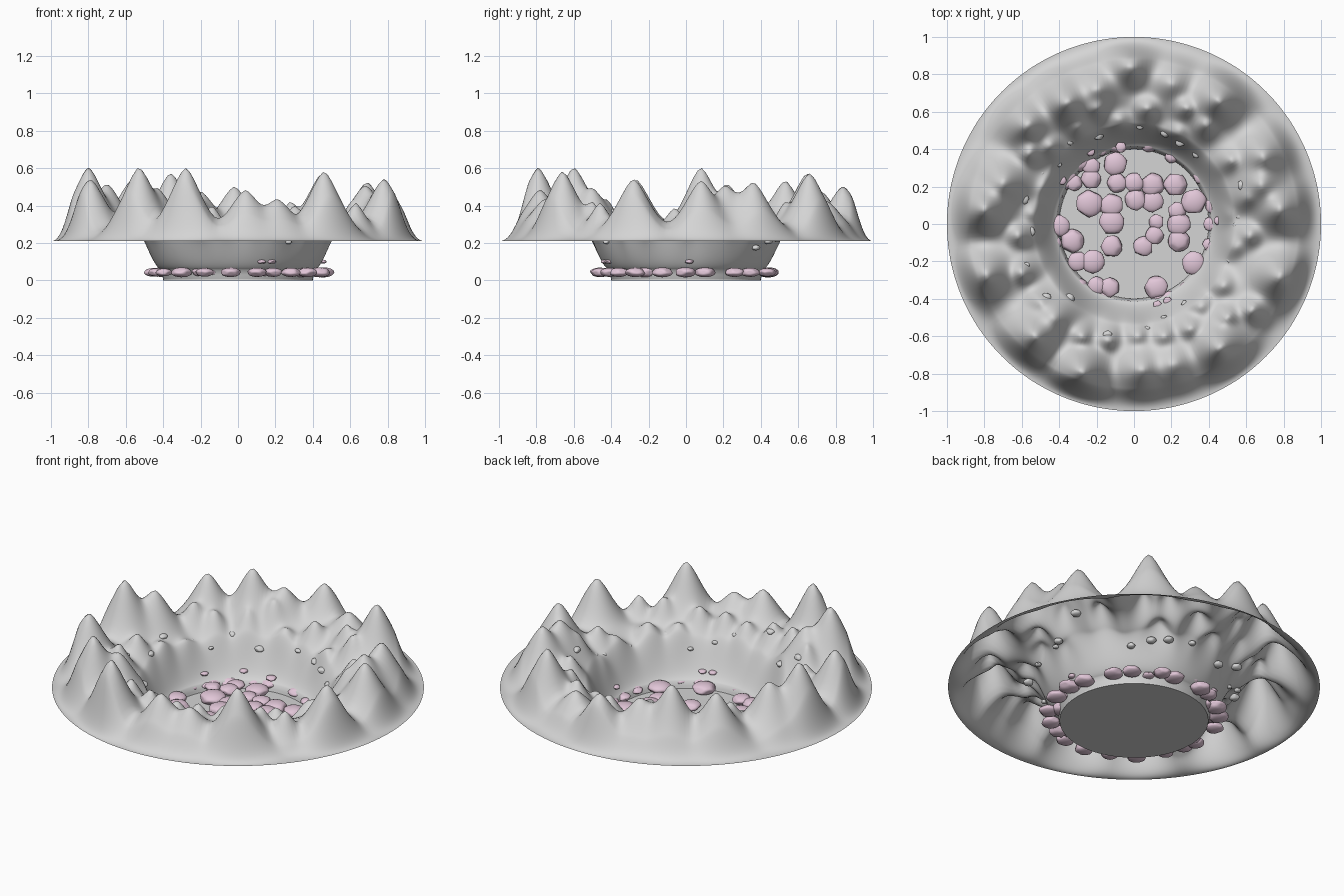
import bpy, bmesh, math, random
from mathutils import Matrix, Vector

if "Cube" in bpy.data.objects:
    bpy.data.objects.remove(bpy.data.objects["Cube"], do_unlink=True)
random.seed(7)

RIM_Z = 0.21
FLOOR_R = 0.4


def material(name, color):
    mat = bpy.data.materials.new(name)
    mat.use_nodes = True
    mat.diffuse_color = color
    mat.node_tree.nodes["Principled BSDF"].inputs["Base Color"].default_value = color
    return mat


def finish(bm, name, mat, smooth=True):
    mesh = bpy.data.meshes.new(name)
    bm.normal_update()
    bm.to_mesh(mesh)
    bm.free()
    mesh.materials.append(mat)
    for face in mesh.polygons:
        face.use_smooth = smooth
    obj = bpy.data.objects.new(name, mesh)
    bpy.context.collection.objects.link(obj)
    return obj


def smoothstep(a, b, t):
    t = min(max((t - a) / (b - a), 0), 1)
    return t * t * (3 - 2 * t)


stone = material("pale grey stone", (0.66, 0.66, 0.66, 1))
pink = material("dusty pink rock", (0.76, 0.57, 0.69, 1))

# Main summits: x, y, top height
summits = [
    (-0.8, 0.08, 0.6), (-0.79, -0.27, 0.54), (-0.53, -0.6, 0.6),
    (-0.28, -0.79, 0.6), (0.04, -0.78, 0.48), (0.21, -0.75, 0.43),
    (0.46, -0.66, 0.58), (0.78, -0.28, 0.54), (0.78, 0.08, 0.53),
    (0.69, 0.36, 0.52), (0.45, 0.66, 0.57), (0.2, 0.75, 0.42),
    (-0.02, 0.84, 0.5), (-0.36, 0.65, 0.57), (-0.57, 0.53, 0.53),
    (-0.7, 0.22, 0.51), (-0.43, -0.5, 0.48), (-0.2, 0.72, 0.47),
    (0.68, 0.21, 0.5),
]
bumps = [(x, y, z - RIM_Z, 0.135) for x, y, z in summits]

# Foothills on the inner slope: x, y (taller the farther out they stand)
foothills = [
    (0.61, 0.14), (0.5, 0.05), (0.62, -0.06), (0.55, -0.12), (0.48, -0.33),
    (0.63, -0.46), (0.5, -0.5), (0.36, -0.44), (0.28, 0.62), (0.24, 0.5),
    (0.38, 0.53), (0.07, 0.62), (-0.08, 0.56), (-0.2, 0.62), (-0.3, 0.52),
    (-0.45, 0.42), (-0.56, 0.38), (-0.48, 0.2), (-0.62, -0.06),
    (-0.6, -0.26), (-0.5, -0.42), (-0.28, -0.6), (-0.14, -0.62),
    (0.02, -0.6), (0.16, -0.6), (0.3, -0.56), (0.52, 0.34), (-0.55, 0.06),
]
for x, y in foothills:
    height = 0.06 + 0.14 * smoothstep(0.48, 0.68, math.hypot(x, y))
    bumps.append((x, y, height, 0.085))


def terrain_height(x, y):
    r = math.hypot(x, y)
    # Upright skirt at the floor, then an S-shaped wall
    skirt = 0.045 * smoothstep(FLOOR_R, FLOOR_R + 0.014, r)
    wall = 0.008 + skirt + (RIM_Z - 0.053) * smoothstep(FLOOR_R, 0.54, r)
    ridge = 0.08 * smoothstep(0.48, 0.68, r) * (1 - smoothstep(0.78, 0.98, r))
    total = ridge ** 3
    for bx, by, h, w in bumps:
        d = math.hypot(x - bx, y - by) / w
        if d < 4:
            total += (h * math.exp(-d ** 1.6)) ** 3
    fade = (1 - smoothstep(0.88, 1.0, r)) * smoothstep(FLOOR_R + 0.02, 0.54, r)
    return wall + fade * total ** (1 / 3)


# Ring of mountains: one open sheet on a polar grid
RINGS, SEGMENTS = 90, 240
bm = bmesh.new()
grid = []
for j in range(RINGS + 1):
    r = FLOOR_R + (1 - FLOOR_R) * j / RINGS
    row = []
    for i in range(SEGMENTS):
        a = math.tau * i / SEGMENTS
        x, y = r * math.cos(a), r * math.sin(a)
        row.append(bm.verts.new((x, y, terrain_height(x, y))))
    grid.append(row)
for inner, outer in zip(grid, grid[1:]):
    for i in range(SEGMENTS):
        k = (i + 1) % SEGMENTS
        bm.faces.new((inner[i], outer[i], outer[k], inner[k]))
finish(bm, "mountain_ring", stone)

# Crater floor disc
bm = bmesh.new()
bmesh.ops.create_cone(bm, cap_ends=True, segments=96, radius1=FLOOR_R,
                      radius2=FLOOR_R, depth=0.018,
                      matrix=Matrix.Translation((0, 0, 0.009)))
finish(bm, "crater_floor", stone, smooth=False)


def add_rock(bm, x, y, z, r, flat=0.46):
    """Flattened boulder, planed off by a few random cuts."""
    made = bmesh.ops.create_icosphere(bm, subdivisions=3, radius=1)
    spin = random.uniform(0, math.tau)
    planes = [Vector((math.cos(spin + k), math.sin(spin + k),
                      random.uniform(-0.5, 0.5))).normalized()
              for k in range(6)]
    for v in made["verts"]:
        p = v.co.copy()
        for n in planes:
            p -= n * max(p.dot(n) - 0.85, 0)
        v.co = Vector((x + p.x * r, y + p.y * r, z + p.z * r * flat))


# Boulders on the floor: x, y, radius
boulders = [
    (-0.1, 0.32, 0.065), (-0.23, 0.31, 0.05), (-0.23, 0.24, 0.055),
    (-0.32, 0.22, 0.045), (-0.24, 0.11, 0.075), (-0.12, 0.1, 0.065),
    (-0.09, 0.22, 0.055), (0, 0.22, 0.055), (0.1, 0.21, 0.065),
    (0.22, 0.21, 0.065), (0.01, 0.13, 0.06), (0.1, 0.12, 0.06),
    (0.32, 0.12, 0.07), (0.23, 0.07, 0.05), (-0.12, 0.01, 0.07),
    (-0.12, -0.12, 0.06), (-0.33, -0.09, 0.065), (-0.3, -0.2, 0.055),
    (-0.22, -0.2, 0.065), (-0.4, -0.01, 0.06), (0.12, 0.01, 0.042),
    (0.11, -0.06, 0.05), (0.05, -0.12, 0.055), (0.24, 0, 0.065),
    (0.24, -0.09, 0.06), (0.32, -0.21, 0.065), (0.4, -0.11, 0.035),
    (-0.2, -0.33, 0.05), (-0.13, -0.34, 0.055), (0.12, -0.34, 0.065),
    (0.13, -0.39, 0.035), (0.2, 0.36, 0.035), (-0.36, 0.22, 0.035),
    (0.41, 0, 0.04),
]
bm = bmesh.new()
for x, y, r in boulders:
    add_rock(bm, x, y, 0.045, r)
add_rock(bm, -0.07, 0.41, 0.09, 0.03)
finish(bm, "floor_boulders", pink)

# Boulders tucked under the foot of the wall
bm = bmesh.new()
for i in range(22):
    a = math.tau * (i + random.uniform(-0.3, 0.3)) / 22
    r = random.uniform(0.445, 0.465)
    add_rock(bm, r * math.cos(a), r * math.sin(a), 0.043,
             random.uniform(0.045, 0.06))
for i in range(5):
    a = math.tau * (i + random.random()) / 5
    add_rock(bm, 0.45 * math.cos(a), 0.45 * math.sin(a), 0.1, 0.024)
finish(bm, "buried_boulders", pink)

# Small grey stones mostly sunk in the slopes, showing underneath
bm = bmesh.new()
for i in range(22):
    a = math.tau * (i + random.random()) / 22
    r = random.uniform(0.47, 0.62)
    x, y = r * math.cos(a), r * math.sin(a)
    size = random.uniform(0.015, 0.03)
    add_rock(bm, x, y, terrain_height(x, y) - size * 0.7, size, 0.6)
finish(bm, "slope_stones", stone)
